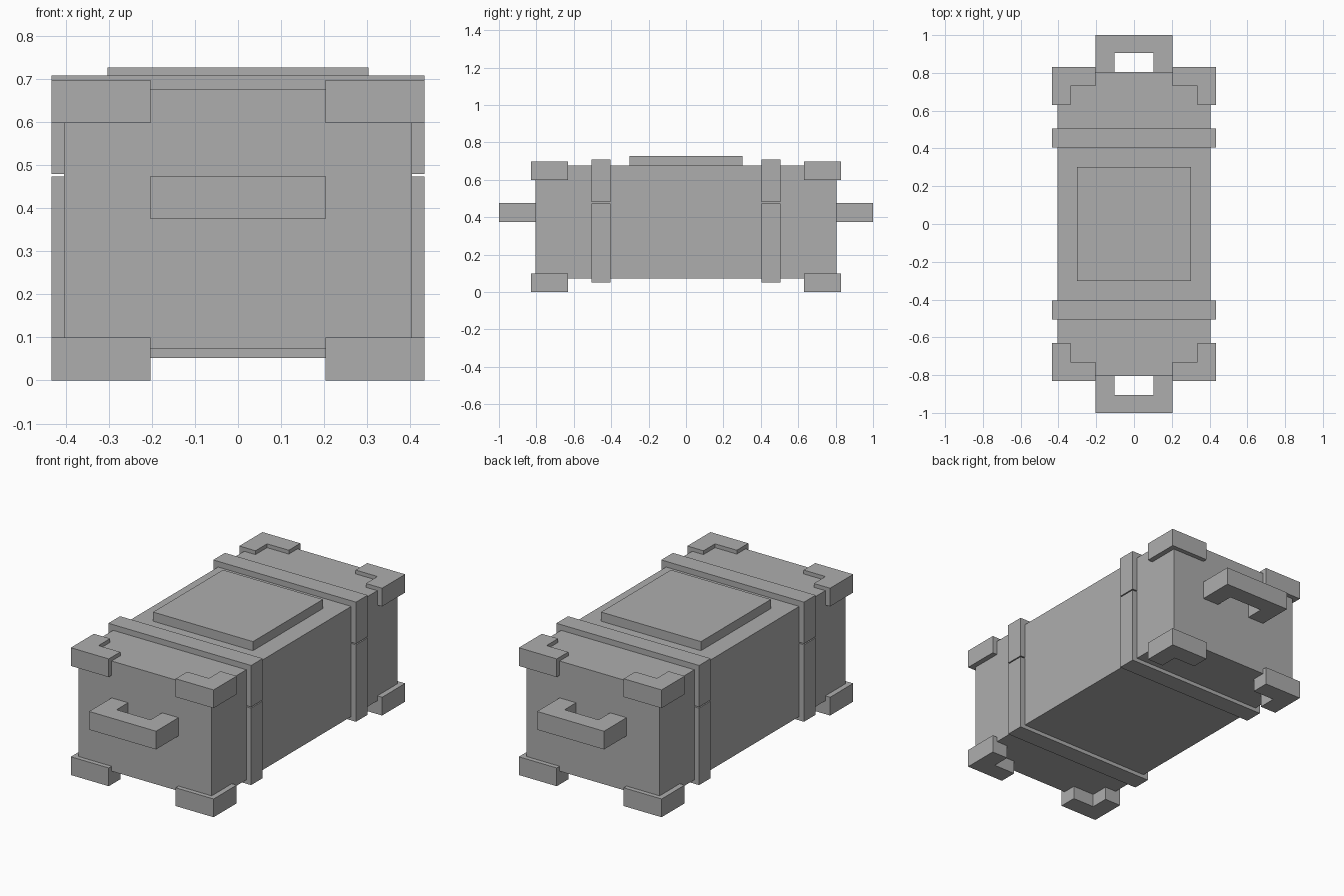
import bpy, bmesh

cube = bpy.data.objects.get("Cube")
if cube:
    bpy.data.objects.remove(cube, do_unlink=True)

grey = bpy.data.materials.new("plain grey")
grey.use_nodes = True
COLOUR = (0.42, 0.42, 0.42, 1)
grey.diffuse_color = COLOUR
grey.node_tree.nodes["Principled BSDF"].inputs["Base Color"].default_value = COLOUR


def prism(name, profile, low, high, axis="z"):
    """Extrude an (a, b) outline along z, or an (x, z) outline along y."""
    def place(a, b, h):
        return (a, b, h) if axis == "z" else (a, h, b)
    bm = bmesh.new()
    rings = [[bm.verts.new(place(a, b, h)) for a, b in profile] for h in (low, high)]
    bm.faces.new(rings[0])
    bm.faces.new(rings[1])
    n = len(profile)
    for i in range(n):
        j = (i + 1) % n
        bm.faces.new((rings[0][i], rings[0][j], rings[1][j], rings[1][i]))
    bmesh.ops.recalc_face_normals(bm, faces=bm.faces)
    mesh = bpy.data.meshes.new(name)
    bm.to_mesh(mesh)
    bm.free()
    mesh.materials.append(grey)
    obj = bpy.data.objects.new(name, mesh)
    bpy.context.collection.objects.link(obj)
    return obj


def rectangle(x, y):
    return [(-x, -y), (x, -y), (x, y), (-x, y)]


def bracket(outer, inner, base, web, tip):
    """U-shaped outline opening towards base."""
    return [(-outer, base), (-outer, tip), (outer, tip), (outer, base),
            (inner, base), (inner, web), (-inner, web), (-inner, base)]


BODY_X, BODY_Y, BODY_LOW, BODY_TOP = 0.404, 0.805, 0.073, 0.677
RIM = 0.433

# Main box and raised lid panel
prism("crate_body", rectangle(BODY_X, BODY_Y), BODY_LOW, BODY_TOP)
prism("lid_panel", rectangle(0.303, 0.303), BODY_TOP, 0.727)

# L-shaped guard outline for the +x, +y corner
guard = [(0.203, 0.73), (0.335, 0.73), (0.335, 0.63), (RIM, 0.63), (RIM, 0.83), (0.203, 0.83)]

for end, sy in (("front", -1), ("back", 1)):
    # Carry handle
    handle = [(x, sy * y) for x, y in bracket(0.203, 0.103, BODY_Y, 0.905, 1.0)]
    prism(f"{end}_handle", handle, 0.375, 0.475)

    # Strap in two halves, with a thin gap at the lid seam
    near, far = sorted((sy * 0.404, sy * 0.505))
    prism(f"{end}_lower_strap", bracket(RIM, BODY_X, 0.474, BODY_LOW, 0.052), near, far, "y")
    prism(f"{end}_upper_strap", bracket(RIM, BODY_X, 0.48, BODY_TOP, 0.708), near, far, "y")

    # Corner guards, which also serve as feet
    for side, sx in (("right", -1), ("left", 1)):
        outline = [(sx * x, sy * y) for x, y in guard]
        prism(f"{end}_{side}_foot", outline, 0, 0.1)
        prism(f"{end}_{side}_top_guard", outline, 0.598, 0.698)
